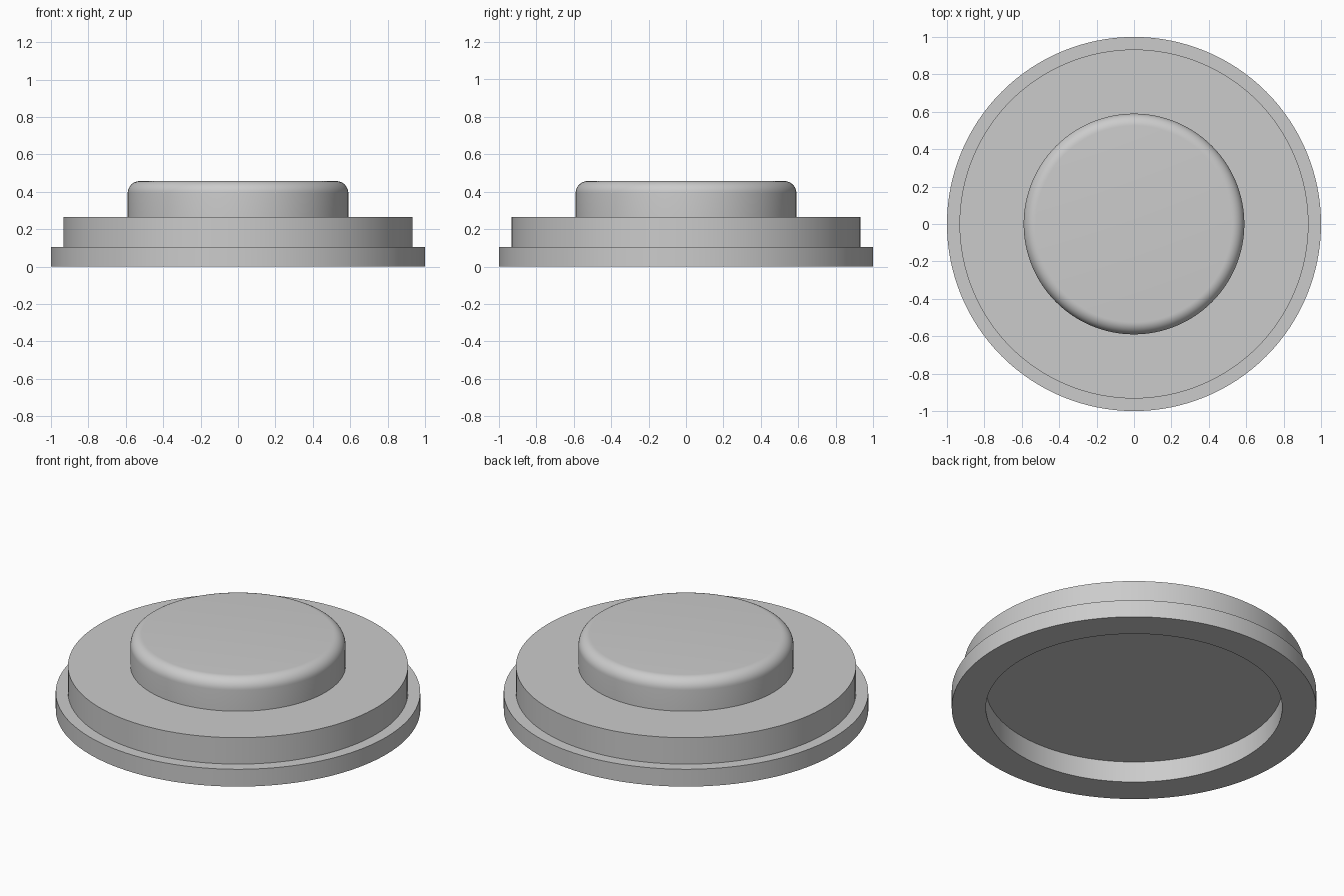
import bpy, bmesh, math

cube = bpy.data.objects.get("Cube")
if cube:
    bpy.data.objects.remove(cube, do_unlink=True)

SEGMENTS = 128

grey = bpy.data.materials.new("light_grey")
grey.use_nodes = True
colour = (0.6, 0.6, 0.6, 1)
grey.diffuse_color = colour
grey.node_tree.nodes["Principled BSDF"].inputs["Base Color"].default_value = colour


def lathe(name, profile):
    """Turn an open (radius, height) profile around z and cap both ends."""
    bm = bmesh.new()
    rings = []
    for r, z in profile:
        angles = (math.tau * i / SEGMENTS for i in range(SEGMENTS))
        rings.append([bm.verts.new((r * math.cos(a), r * math.sin(a), z)) for a in angles])
    for low, high in zip(rings, rings[1:]):
        for i in range(SEGMENTS):
            j = (i + 1) % SEGMENTS
            bm.faces.new((low[i], low[j], high[j], high[i]))
    bm.faces.new(rings[0][::-1])
    bm.faces.new(rings[-1])
    bmesh.ops.recalc_face_normals(bm, faces=bm.faces)
    mesh = bpy.data.meshes.new(name)
    bm.to_mesh(mesh)
    bm.free()
    mesh.materials.append(grey)
    obj = bpy.data.objects.new(name, mesh)
    bpy.context.collection.objects.link(obj)
    bpy.ops.object.select_all(action='DESELECT')
    obj.select_set(True)
    bpy.context.view_layer.objects.active = obj
    bpy.ops.object.shade_smooth_by_angle(angle=math.radians(30))
    return obj


# Underside recess, bottom rim, base flange and middle step
recess = [(0.813, 0.127), (0.813, 0)]
flange = [(1, 0), (1, 0.105)]
step = [(0.933, 0.105), (0.933, 0.265)]

# Raised button with a rounded top edge
radius, top, fillet = 0.59, 0.457, 0.065
button = [(radius, 0.265)]
for k in range(11):
    a = math.pi / 2 * k / 10
    button.append((radius - fillet + fillet * math.cos(a),
                   top - fillet + fillet * math.sin(a)))

lathe("stepped_cap", recess + flange + step + button)
